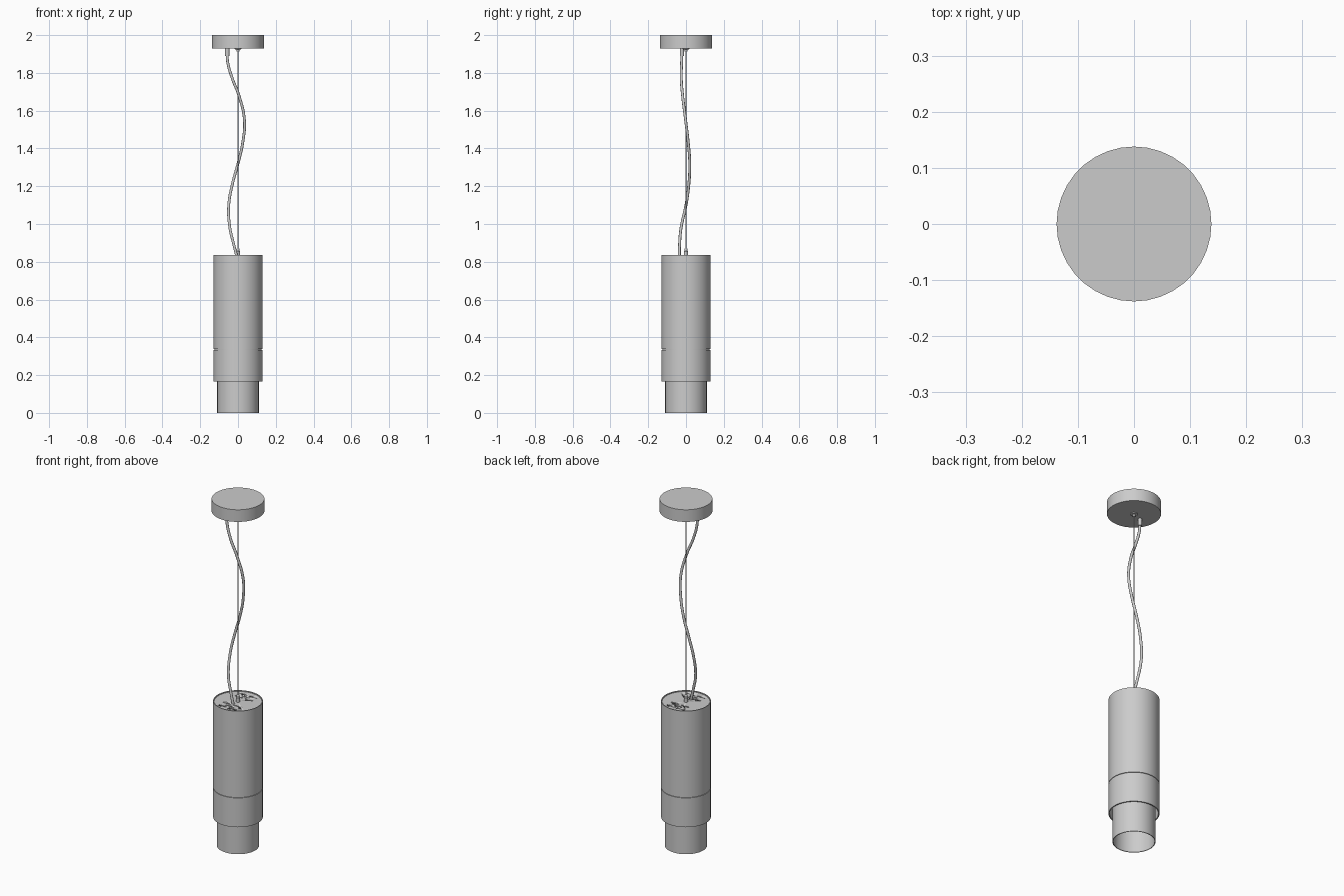
import bpy, bmesh, math

if "Cube" in bpy.data.objects:
    bpy.data.objects.remove(bpy.data.objects["Cube"])


def finish(name, bm):
    bmesh.ops.recalc_face_normals(bm, faces=bm.faces)
    me = bpy.data.meshes.new(name)
    bm.to_mesh(me)
    bm.free()
    ob = bpy.data.objects.new(name, me)
    bpy.context.collection.objects.link(ob)
    bpy.ops.object.select_all(action='DESELECT')
    bpy.context.view_layer.objects.active = ob
    ob.select_set(True)
    bpy.ops.object.shade_smooth_by_angle(angle=math.radians(35))
    return ob


def lathe(name, profile, n=64, centre=(0, 0), closed=False):
    """Spin (radius, z) points round a vertical axis; radius 0 makes a pole."""
    bm = bmesh.new()
    rings = []
    for r, z in profile:
        if r == 0:
            rings.append([bm.verts.new((*centre, z))] * n)
        else:
            rings.append([bm.verts.new((centre[0] + r * math.cos(2 * math.pi * i / n),
                                        centre[1] + r * math.sin(2 * math.pi * i / n), z))
                          for i in range(n)])
    pairs = list(zip(rings, rings[1:]))
    if closed:
        pairs.append((rings[-1], rings[0]))
    for a, b in pairs:
        for i in range(n):
            j = (i + 1) % n
            quad = list(dict.fromkeys((a[i], a[j], b[j], b[i])))
            if len(quad) > 2:
                bm.faces.new(quad)
    return finish(name, bm)


def tube(name, r_out, r_in, z0, z1):
    return lathe(name, [(r_out, z0), (r_out, z1), (r_in, z1), (r_in, z0)], closed=True)


def solid(name, r, z0, z1, n=64, centre=(0, 0)):
    return lathe(name, [(0, z0), (r, z0), (r, z1), (0, z1)], n, centre)


# ceiling canopy
solid("ceiling_canopy", 0.138, 1.93, 2.0, 36)

# telescoping shade: upper body, lower sleeve and inner tube
tube("upper_body", 0.13, 0.125, 0.337, 0.835)
tube("lower_sleeve", 0.13, 0.124, 0.165, 0.334)
tube("inner_shade", 0.11, 0.106, 0.0, 0.345)
tube("sleeve_joint_ring", 0.1255, 0.1055, 0.325, 0.345)
solid("lamp_plate", 0.107, 0.34, 0.347)

# recessed top cap with ventilation slots
cap = solid("top_cap", 0.1255, 0.822, 0.830)
bm = bmesh.new()
for sign in (1, -1):
    for x, y in ((-0.03, 0.05), (0.035, 0.05), (0.0, 0.07), (-0.03, 0.09), (0.035, 0.09)):
        box = bmesh.ops.create_cube(bm, size=1)["verts"]
        bmesh.ops.scale(bm, vec=(0.048, 0.007, 0.05), verts=box)
        bmesh.ops.translate(bm, vec=(sign * x, sign * y, 0.826), verts=box)
slots = finish("slot_cutter", bm)
slots.hide_render = True
slots.hide_viewport = True
cut = cap.modifiers.new("slots", 'BOOLEAN')
cut.operation = 'DIFFERENCE'
cut.solver = 'EXACT'
cut.object = slots

# suspension wire and its grippers
solid("suspension_wire", 0.003, 0.84, 1.93, 12)
lathe("lower_wire_gripper", [(0, 0.828), (0.011, 0.828), (0.011, 0.855), (0.008, 0.858),
                             (0.008, 0.868), (0.005, 0.873), (0, 0.873)], 20)
lathe("upper_wire_gripper", [(0, 1.931), (0.019, 1.931), (0.019, 1.926), (0.009, 1.924),
                             (0.007, 1.914), (0, 1.914)], 20)

# power cable with its strain reliefs
solid("cable_gland", 0.011, 1.89, 1.931, 20, (-0.057, -0.021))
path = [(-0.057, -0.021, 1.92), (-0.055, -0.023, 1.86), (-0.03, -0.025, 1.77),
        (0.005, -0.018, 1.68), (0.034, -0.002, 1.55), (0.025, 0.012, 1.43),
        (0.0, 0.02, 1.32), (-0.03, 0.015, 1.21), (-0.049, 0.0, 1.10),
        (-0.043, -0.026, 0.98), (-0.022, -0.034, 0.89), (-0.006, -0.035, 0.825)]
cu = bpy.data.curves.new("power_cable", 'CURVE')
cu.dimensions = '3D'
cu.bevel_depth = 0.0075
cu.bevel_resolution = 3
cu.use_fill_caps = True
sp = cu.splines.new('BEZIER')
sp.resolution_u = 8
sp.bezier_points.add(len(path) - 1)
for p, co in zip(sp.bezier_points, path):
    p.co = co
    p.handle_left_type = p.handle_right_type = 'AUTO'
bpy.context.collection.objects.link(bpy.data.objects.new("power_cable", cu))
